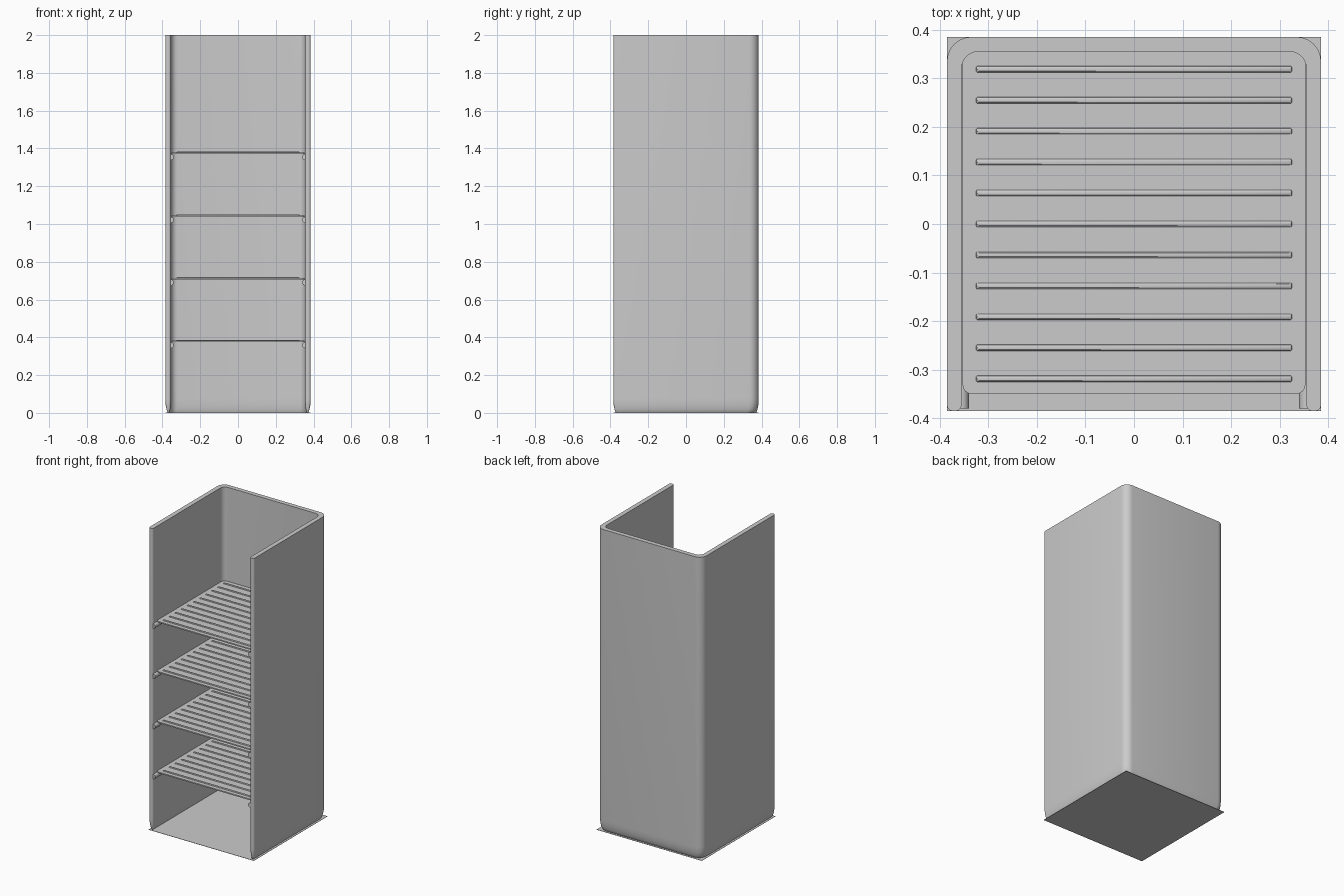
import bpy, bmesh, math
from mathutils import Vector

if "Cube" in bpy.data.objects:
    bpy.data.objects.remove(bpy.data.objects["Cube"])

HALF, INNER, HEIGHT = 0.385, 0.355, 2.0
SHELF_TOPS = [0.383 + 0.332 * i for i in range(4)]


def rounded(points, steps=6):
    """Round each (x, y, radius) corner of a rectilinear outline."""
    out = []
    n = len(points)
    for i, (x, y, r) in enumerate(points):
        p = Vector((x, y))
        a = (Vector(points[i - 1][:2]) - p).normalized() * r
        b = (Vector(points[(i + 1) % n][:2]) - p).normalized() * r
        for k in range(steps + 1):
            t = k / steps * math.pi / 2
            out.append(p + a * (1 - math.sin(t)) + b * (1 - math.cos(t)))
    return out


def loft(name, sections):
    """Skin a stack of (outline, z) sections and cap both ends."""
    bm = bmesh.new()
    rings = [[bm.verts.new((p.x, p.y, z)) for p in o] for o, z in sections]
    n = len(rings[0])
    for lo, hi in zip(rings, rings[1:]):
        for i in range(n):
            j = (i + 1) % n
            bm.faces.new((lo[i], lo[j], hi[j], hi[i]))
    bm.faces.new(rings[0][::-1])
    bm.faces.new(rings[-1])
    bmesh.ops.recalc_face_normals(bm, faces=bm.faces)
    return finish(name, bm)


def finish(name, bm):
    me = bpy.data.meshes.new(name)
    bm.to_mesh(me)
    bm.free()
    ob = bpy.data.objects.new(name, me)
    bpy.context.collection.objects.link(ob)
    bpy.ops.object.select_all(action='DESELECT')
    ob.select_set(True)
    bpy.context.view_layer.objects.active = ob
    bpy.ops.object.shade_smooth_by_angle(angle=math.radians(35))
    return ob


def rect(hx, y0, y1, r):
    return rounded([(hx, y0, r), (hx, y1, r), (-hx, y1, r), (-hx, y0, r)], 4)


def wall_outline(d):
    """U-shaped wall section, thinned by d on the outside."""
    o, i = HALF - d, INNER + d * 0.6
    tip = (o - i) * 0.42
    return rounded([(o, -o, tip), (o, o, 0.05), (-o, o, 0.05), (-o, -o, tip),
                    (-i, -o, tip), (-i, i, 0.035), (i, i, 0.035), (i, -o, tip)])


# Three-sided shell, tapering to a rounded foot
loft("cabinet_shell", [(wall_outline(d), z) for d, z in
     ((0.015, 0), (0.010, 0.008), (0.006, 0.02), (0.0025, 0.04),
      (0.0007, 0.06), (0, 0.08), (0, HEIGHT))])

# Thin square floor plate
floor = rect(HALF, -HALF, HALF, 0.0005)
loft("floor_plate", [(floor, 0), (floor, 0.002)])

for n, top in enumerate(SHELF_TOPS, 1):
    # Thin shelf panel
    panel = rect(0.353, -0.35, 0.356, 0.02)
    loft(f"shelf_{n}", [(panel, top - 0.009), (panel, top - 0.001)])

    # Eleven low ribs across the shelf
    for k in range(11):
        y = (k - 5) * 0.0637
        loft(f"shelf_{n}_rib_{k + 1}",
             [(rect(0.325 - e, y - 0.0065 + e, y + 0.0065 - e, 0.0025), top + z)
              for e, z in ((0, -0.002), (0.0006, 0.002), (0.003, 0.004))])

    # Round support rails on both side walls
    for side, s in (("left", -1), ("right", 1)):
        bm = bmesh.new()
        bmesh.ops.create_cone(bm, cap_ends=True, segments=20, radius1=0.016,
                              radius2=0.016, depth=0.735)
        rail = finish(f"rail_{side}_{n}", bm)
        rail.rotation_euler.x = math.pi / 2
        rail.location = (s * 0.356, -0.0125, top - 0.025)
